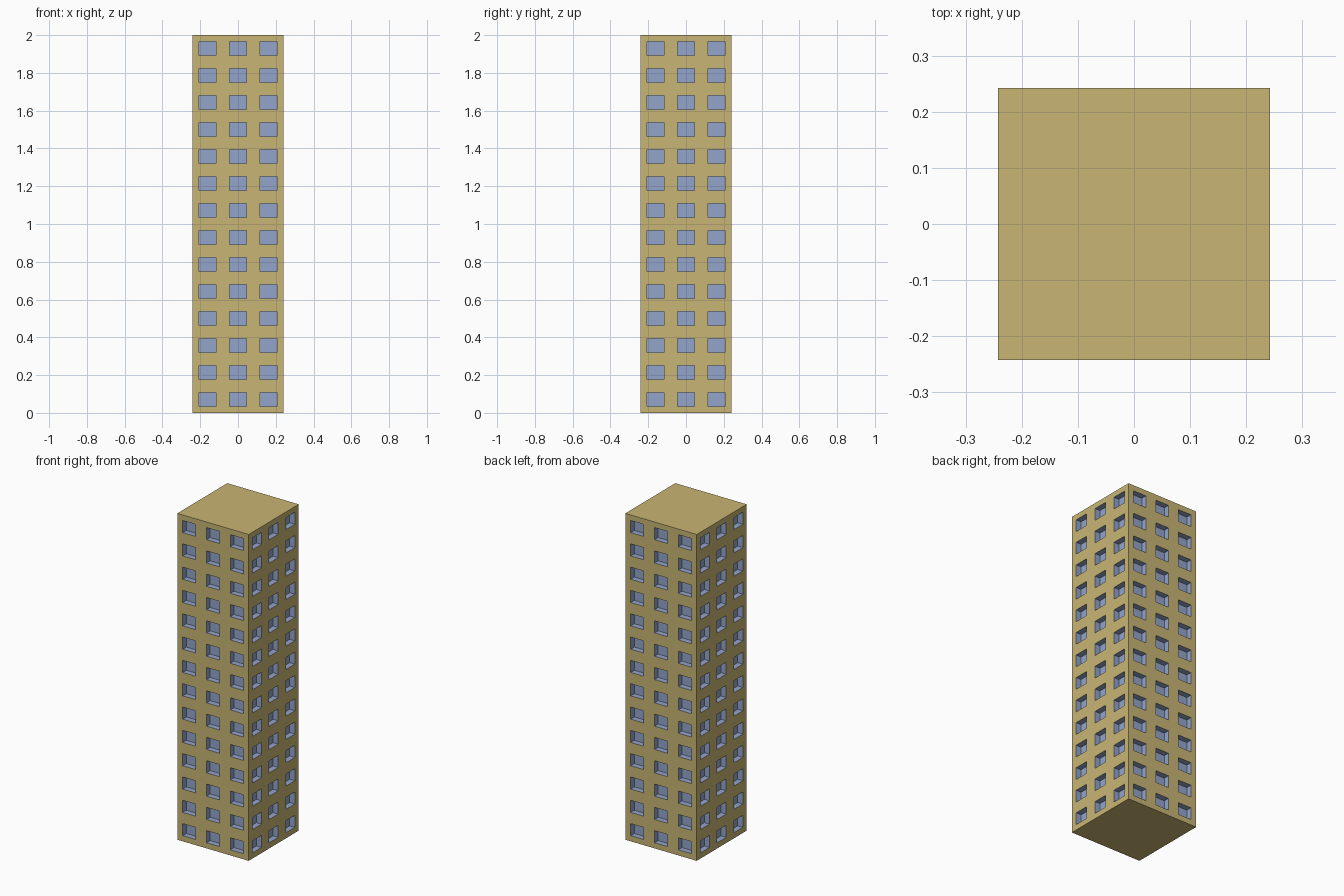
import bpy, bmesh
from mathutils import Matrix, Vector
from math import pi

if "Cube" in bpy.data.objects:
    bpy.data.objects.remove(bpy.data.objects["Cube"])

HALF, HEIGHT = 0.242, 2.0        # tower half width and height
COLS, ROWS = 3, 14               # windows per side
WIN_W, WIN_H, DEPTH = 0.088, 0.074, 0.035


def srgb(*rgb):
    return [((c / 255 + 0.055) / 1.055) ** 2.4 for c in rgb] + [1]


def material(name, color):
    m = bpy.data.materials.new(name)
    m.diffuse_color = color
    m.use_nodes = True
    m.node_tree.nodes["Principled BSDF"].inputs["Base Color"].default_value = m.diffuse_color
    return m


def cuts(start, length, count, size):
    """Grid lines along one axis: odd cells are the windows."""
    pitch = length / count
    lines = [start]
    for i in range(count):
        c = start + (i + 0.5) * pitch
        lines += [c - size / 2, c + size / 2]
    return lines + [start + length]


xs = cuts(-HALF, 2 * HALF, COLS, WIN_W)
zs = cuts(0, HEIGHT, ROWS, WIN_H)
bm = bmesh.new()


def quad(points, turn, mat):
    f = bm.faces.new([bm.verts.new(turn @ Vector(p)) for p in points])
    f.material_index = mat


# Four walls with recessed windows
for side in range(4):
    turn = Matrix.Rotation(side * pi / 2, 3, 'Z')
    for i in range(len(xs) - 1):
        for j in range(len(zs) - 1):
            ring = [(xs[i], zs[j]), (xs[i + 1], zs[j]),
                    (xs[i + 1], zs[j + 1]), (xs[i], zs[j + 1])]
            outer = [(x, -HALF, z) for x, z in ring]
            if i % 2 and j % 2:
                inner = [(x, -HALF + DEPTH, z) for x, z in ring]
                quad(inner, turn, 1)
                for k in range(4):
                    n = (k + 1) % 4
                    quad([outer[k], outer[n], inner[n], inner[k]], turn, 1)
            else:
                quad(outer, turn, 0)

bmesh.ops.remove_doubles(bm, verts=bm.verts, dist=1e-4)

# Flat roof and base close the open ends
caps = bmesh.ops.holes_fill(bm, edges=[e for e in bm.edges if e.is_boundary], sides=0)
for f in caps["faces"]:
    f.material_index = 0
bmesh.ops.recalc_face_normals(bm, faces=bm.faces)

mesh = bpy.data.meshes.new("tower_block")
bm.to_mesh(mesh)
bm.free()
mesh.materials.append(material("wall_tan", srgb(200, 181, 116)))
mesh.materials.append(material("window_blue", srgb(147, 165, 203)))
bpy.context.collection.objects.link(bpy.data.objects.new("tower_block", mesh))
